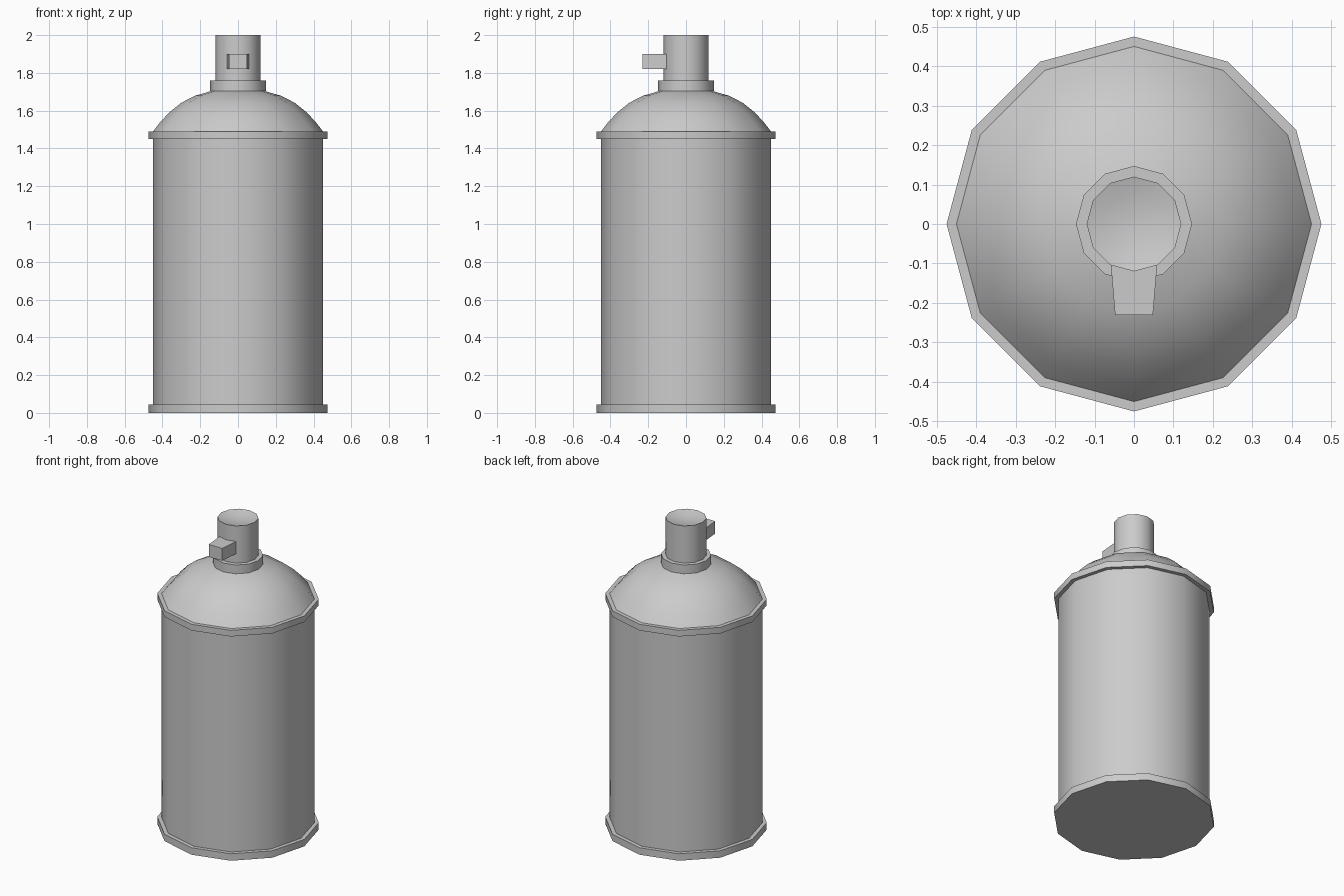
import bpy, bmesh
from math import cos, sin, tau, radians

if "Cube" in bpy.data.objects:
    bpy.data.objects.remove(bpy.data.objects["Cube"])

SIDES = 12


def finish(name, bm):
    bmesh.ops.recalc_face_normals(bm, faces=bm.faces)
    mesh = bpy.data.meshes.new(name)
    bm.to_mesh(mesh)
    bm.free()
    obj = bpy.data.objects.new(name, mesh)
    bpy.context.collection.objects.link(obj)
    bpy.ops.object.select_all(action='DESELECT')
    obj.select_set(True)
    bpy.context.view_layer.objects.active = obj
    bpy.ops.object.shade_smooth_by_angle(angle=radians(40))
    return obj


def lathe(name, profile):
    """Revolve (radius, z) points into a 12-sided closed solid."""
    bm = bmesh.new()
    rings = [[bm.verts.new((r * cos(tau * i / SIDES), r * sin(tau * i / SIDES), z))
              for i in range(SIDES)] for r, z in profile]
    for a, b in zip(rings, rings[1:]):
        for i in range(SIDES):
            j = (i + 1) % SIDES
            bm.faces.new((a[i], a[j], b[j], b[i]))
    bm.faces.new(rings[0][::-1])
    bm.faces.new(rings[-1])
    return finish(name, bm)


# Can: rims, straight wall, domed shoulder and collar in one profile
lathe("can_body", [
    (0.475, 0), (0.475, 0.045), (0.45, 0.045),
    (0.45, 1.45), (0.475, 1.45), (0.475, 1.49), (0.45, 1.49),
    (0.41, 1.542), (0.36, 1.594), (0.30, 1.642), (0.225, 1.68), (0.145, 1.703),
    (0.147, 1.703), (0.147, 1.76), (0.12, 1.76)])

# Spray button with a shallow finger dish on top
lathe("spray_button", [
    (0.12, 1.76), (0.12, 2.0), (0.08, 1.989), (0.04, 1.983), (0.01, 1.981)])

# Tapered spout pointing to the front
bm = bmesh.new()
bmesh.ops.create_cube(bm, size=1)
for v in bm.verts:
    front = v.co.y < 0
    v.co.x *= 0.096 if front else 0.118
    v.co.y = -0.23 if front else -0.10
    v.co.z = 1.86 + v.co.z * 0.08
finish("spout", bm)
